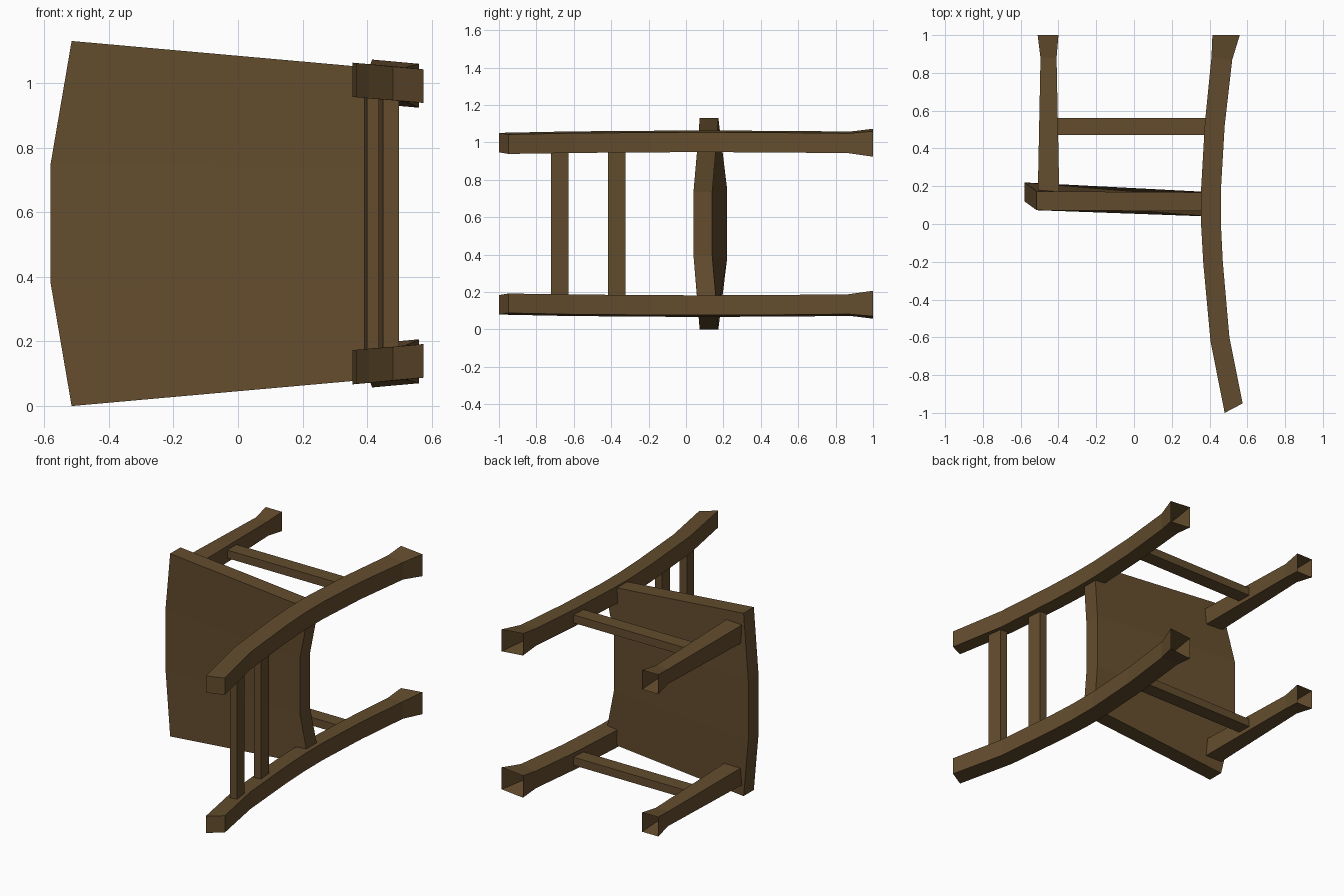
import bpy, bmesh

if "Cube" in bpy.data.objects:
    bpy.data.objects.remove(bpy.data.objects["Cube"])

MID = 0.565      # height of the symmetry plane
LEG_Z = 0.44     # leg offset from that plane

wood = bpy.data.materials.new("dark_wood")
wood.use_nodes = True
color = (0.125, 0.073, 0.027, 1)
wood.diffuse_color = color
wood.node_tree.nodes["Principled BSDF"].inputs["Base Color"].default_value = color


def loft(name, rings, cap_end=True, mirror=False):
    """Skin four-sided rings; the first ring is always capped."""
    bm = bmesh.new()
    loops = [[bm.verts.new(p) for p in ring] for ring in rings]
    for a, b in zip(loops, loops[1:]):
        for i in range(4):
            j = (i + 1) % 4
            bm.faces.new((a[i], a[j], b[j], b[i]))
    bm.faces.new(loops[0][::-1])
    if cap_end:
        bm.faces.new(loops[-1])
    bmesh.ops.recalc_face_normals(bm, faces=bm.faces)
    mesh = bpy.data.meshes.new(name)
    bm.to_mesh(mesh)
    bm.free()
    mesh.materials.append(wood)
    obj = bpy.data.objects.new(name, mesh)
    obj.location.z = MID
    bpy.context.collection.objects.link(obj)
    if mirror:
        mod = obj.modifiers.new("mirror", 'MIRROR')
        mod.use_axis = (False, False, True)
        mod.use_mirror_merge = False
    return obj


def leg_ring(xa, ya, xb, yb, half, skew):
    """Leg section, skewed in z to follow the tapering seat."""
    za, zb = LEG_Z + skew * (xa - 0.41), LEG_Z + skew * (xb - 0.41)
    return [(xa, ya, za - half), (xb, yb, zb - half),
            (xb, yb, zb + half), (xa, ya, za + half)]


# Curved back posts, open at the flared feet
post = [(0.48, -1.0, 0.575, -0.95, 0.052),
        (0.405, -0.62, 0.505, -0.6, 0.053),
        (0.367, -0.21, 0.47, -0.2, 0.053),
        (0.355, 0.0, 0.46, 0.0, 0.053),
        (0.355, 0.18, 0.46, 0.18, 0.053),
        (0.375, 0.53, 0.48, 0.52, 0.053),
        (0.41, 0.88, 0.52, 0.87, 0.053),
        (0.415, 1.0, 0.56, 1.0, 0.068)]
loft("back_posts", [leg_ring(*s, -0.09) for s in post], False, True)

# Tapered front legs, open at the feet
leg = [(-0.51, 0.13, -0.395, 0.13, 0.055),
       (-0.495, 0.88, -0.41, 0.88, 0.045),
       (-0.51, 1.0, -0.4, 1.0, 0.06)]
loft("front_legs", [leg_ring(*s, 0) for s in leg], False, True)

# Dished seat: (z, front x, front y, back x, back y)
T = 0.1
seat = [(-0.565, -0.48, -0.515, 0.073, 0.44, 0.067),
        (-0.185, -0.17, -0.58, 0.12, 0.395, 0.04)]
seat += [(-a, -b, *rest) for a, b, *rest in reversed(seat)]
loft("seat", [[(fx, fy, zf), (bx, by, zb), (bx, by + T, zb), (fx, fy + T, zf)]
              for zf, zb, fx, fy, bx, by in seat])

# Back slats, tilted with the posts
for name, x, y, tilt in (("top_slat", 0.467, -0.675, 0.007),
                         ("lower_slat", 0.42, -0.37, 0.005)):
    loft(name, [[(x - 0.025 + tilt, y - 0.046, z), (x + 0.025 + tilt, y - 0.046, z),
                 (x + 0.025 - tilt, y + 0.046, z), (x - 0.025 - tilt, y + 0.046, z)]
                for z in (-0.4, 0.4)])

# Side stretchers between front legs and back posts
loft("side_stretchers", [[(x, 0.47, LEG_Z - 0.025), (x, 0.56, LEG_Z - 0.025),
                          (x, 0.56, LEG_Z + 0.025), (x, 0.47, LEG_Z + 0.025)]
                         for x in (-0.42, 0.4)], True, True)
